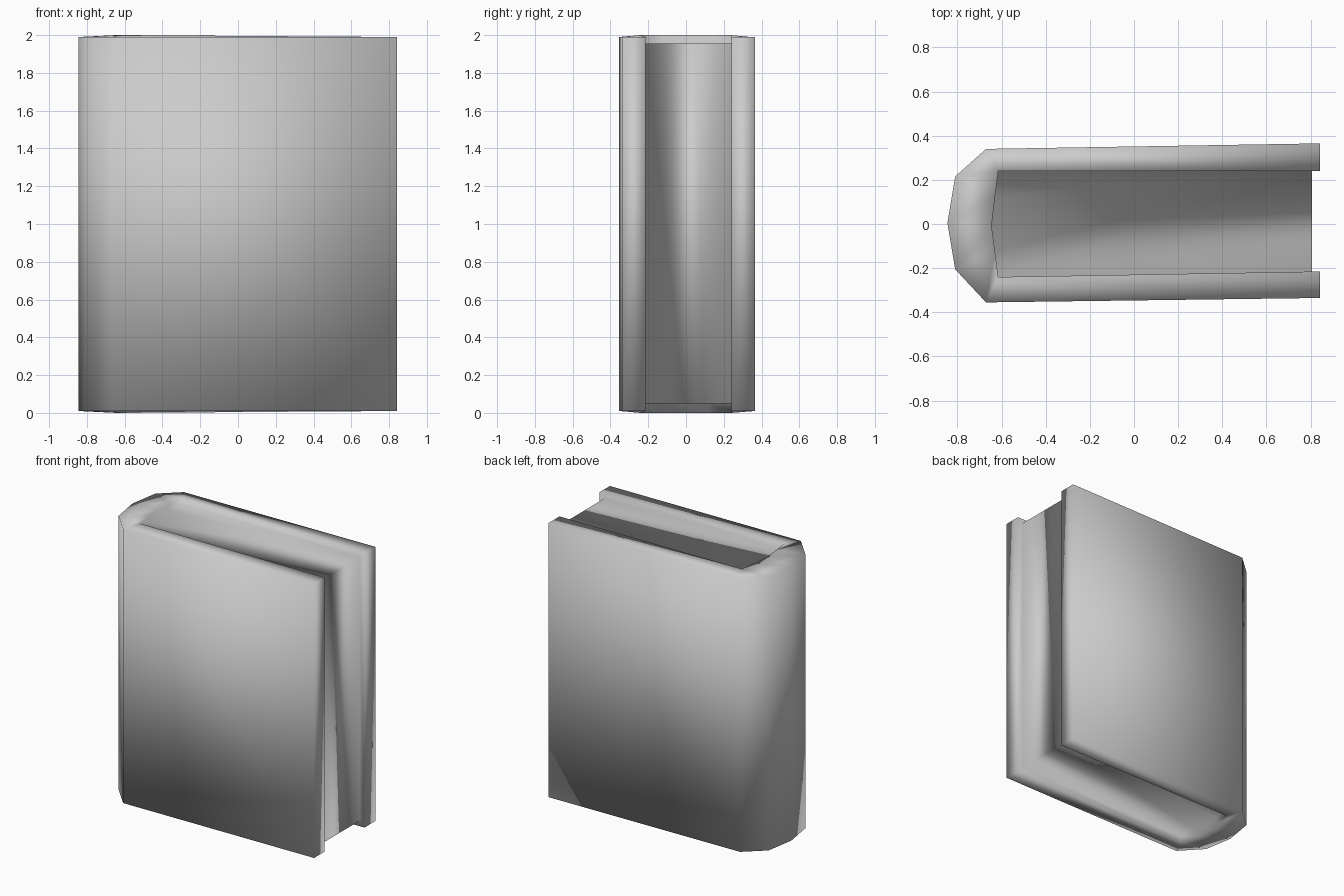
import bpy
import bmesh

cube = bpy.data.objects.get("Cube")
if cube:
    bpy.data.objects.remove(cube, do_unlink=True)

grey = bpy.data.materials.new("plain_grey")
grey.use_nodes = True
colour = (0.6, 0.6, 0.6, 1)
grey.diffuse_color = colour
grey.node_tree.nodes["Principled BSDF"].inputs["Base Color"].default_value = colour

# Profiles run from the front cover's free edge, round the spine, to the back cover
outer = [(0.843, -0.335), (-0.67, -0.355), (-0.81, -0.205), (-0.845, 0.005),
         (-0.81, 0.215), (-0.67, 0.34), (0.843, 0.365)]
inner = [(0.843, -0.215), (-0.615, -0.24), (-0.63, -0.12), (-0.645, -0.01),
         (-0.63, 0.12), (-0.615, 0.24), (0.843, 0.24)]
pages = [(0.805, -0.215)] + inner[1:-1] + [(0.805, 0.24)]

bm = bmesh.new()


def ring(points, height, bulge=0):
    """Row of vertices; the bulge raises all but the two free ends."""
    last = len(points) - 1
    return [bm.verts.new((x, y, height + (bulge if 0 < i < last else 0)))
            for i, (x, y) in enumerate(points)]


def strip(a, b):
    for i in range(len(a) - 1):
        bm.faces.new((a[i], a[i + 1], b[i + 1], b[i]))


# Rows from the recessed bottom pages, over the outside, to the recessed top pages
rows = [ring(pages, 0.05), ring(inner, 0.01, -0.01), ring(outer, 0.01),
        ring(outer, 1.99), ring(inner, 1.99, 0.01), ring(pages, 1.955)]
for a, b in zip(rows, rows[1:]):
    strip(a, b)

# Page block ends
bm.faces.new(rows[0])
bm.faces.new(rows[-1])

# Cover thickness and lip on each side of the fore edge, then the fore edge itself
low_page, low_in, low_out, high_out, high_in, high_page = rows
for end in (0, -1):
    bm.faces.new((low_out[end], high_out[end], high_in[end], low_in[end]))
    bm.faces.new((low_in[end], high_in[end], high_page[end], low_page[end]))
bm.faces.new((low_page[0], low_page[-1], high_page[-1], high_page[0]))

bmesh.ops.recalc_face_normals(bm, faces=bm.faces)
for face in bm.faces:
    face.smooth = True

mesh = bpy.data.meshes.new("book")
bm.to_mesh(mesh)
bm.free()
mesh.materials.append(grey)
book = bpy.data.objects.new("book", mesh)
bpy.context.collection.objects.link(book)
